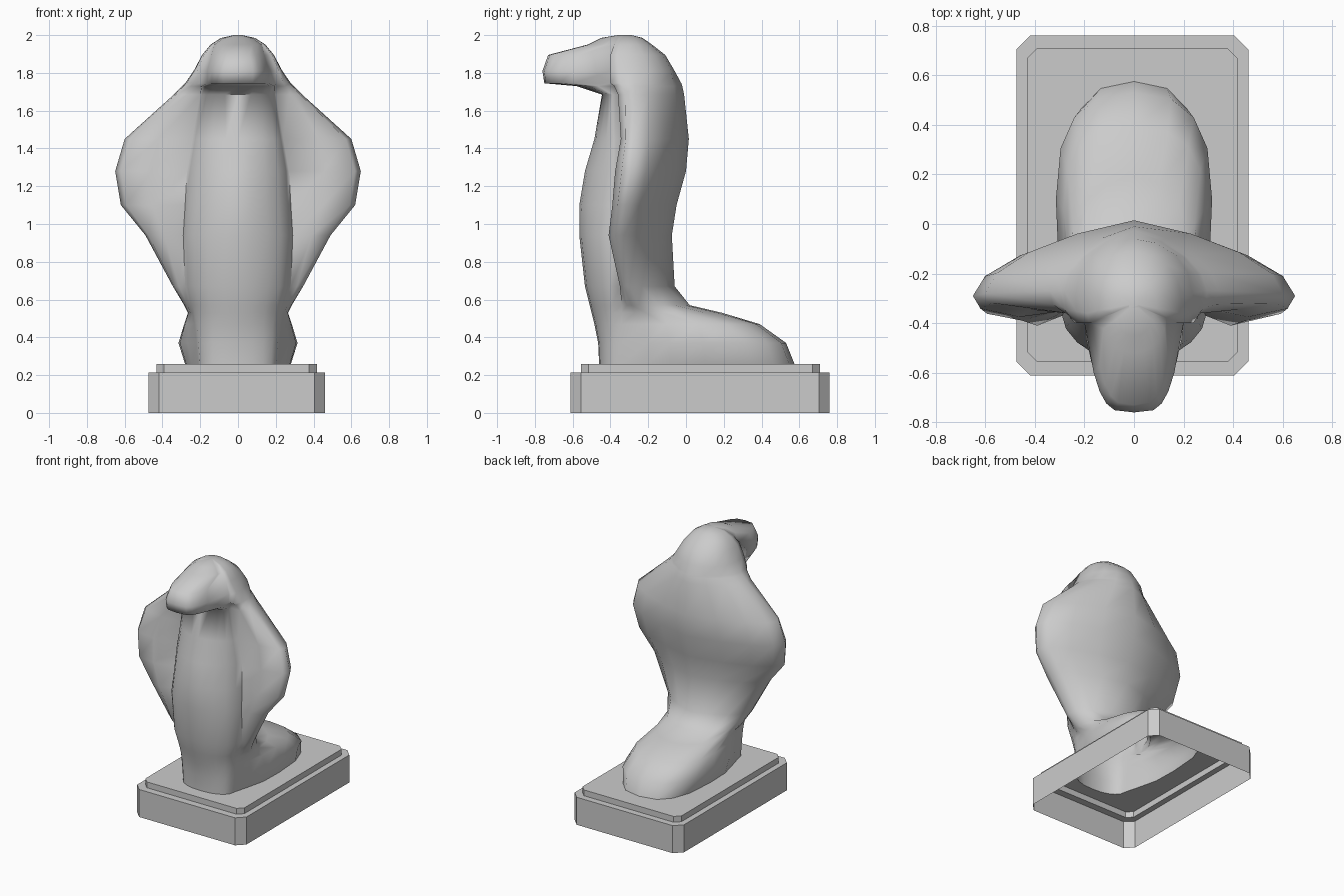
import bpy, bmesh, math

if "Cube" in bpy.data.objects:
    bpy.data.objects.remove(bpy.data.objects["Cube"])


def loft(name, rings):
    """Join equal-length closed rings of points, bottom ring left open."""
    n = len(rings[0])
    verts = [p for r in rings for p in r]
    faces = []
    for k in range(len(rings) - 1):
        for i in range(n):
            j = (i + 1) % n
            faces.append((k * n + i, k * n + j, (k + 1) * n + j, (k + 1) * n + i))
    return make(name, verts, faces)


def make(name, verts, faces):
    mesh = bpy.data.meshes.new(name)
    mesh.from_pydata(verts, [], faces)
    mesh.update()
    ob = bpy.data.objects.new(name, mesh)
    bpy.context.collection.objects.link(ob)
    return ob


# Snake cross-section: rounded back, side wings, crease, then front column
def snake_ring(z, front, back, w, tip_y, crease_x, crease_y, power):
    hood = 0.6 < z < 1.8
    flat = 0.35 if hood else 0.0
    back_power = 2.6 if z < 0.5 else 2
    half = []
    for i in range(5):
        t = math.radians(22.5 * i)
        s = math.sin(t) ** (2 / back_power)
        c = max(math.cos(t), 0) ** (2 / back_power)
        half.append((w * s, tip_y + (back - tip_y) * ((1 - flat) * c + flat * (1 - s))))
    # front of the wing, swollen into a rim on the middle of the hood
    if z < 0.6:
        rim_y = tip_y + (crease_y - tip_y) * 0.7
    else:
        rim_y = crease_y - (0.04 if 0.9 < z < 1.4 else 0)
    half.append((w + (crease_x - w) * 0.08, tip_y + (rim_y - tip_y) * 0.6))
    half.append((w + (crease_x - w) * 0.5, rim_y))
    # front column, tapered towards the snout on the head
    taper = 0.3 if power > 3 else 0
    for i in range(6):
        t = math.radians(18 * i)
        s = math.sin(t) ** (2 / power)
        c = max(math.cos(t), 0) ** (2 / power)
        half.append((crease_x * c * (1 - taper * s), crease_y + (front - crease_y) * s))
    half[-1] = (0, front)
    ring = half + [(-x, y) for x, y in reversed(half[1:-1])]
    return [(x, y, z) for x, y in reversed(ring)]


# z, front y, back y, half width, tip y, crease x, crease y, squareness
SECTIONS = [
    (0.258, -0.46, 0.575, 0.28, 0.10, 0.21, -0.34, 2.3),
    (0.37, -0.465, 0.53, 0.315, 0.10, 0.22, -0.34, 2.2),
    (0.47, -0.485, 0.39, 0.285, 0.06, 0.23, -0.34, 2),
    (0.53, -0.50, 0.19, 0.265, -0.12, 0.24, -0.34, 2),
    (0.57, -0.51, 0.02, 0.285, -0.25, 0.25, -0.34, 2),
    (0.67, -0.535, -0.06, 0.345, -0.30, 0.28, -0.35, 1.9),
    (0.94, -0.565, -0.075, 0.49, -0.33, 0.29, -0.37, 1.8),
    (1.10, -0.565, -0.05, 0.62, -0.32, 0.28, -0.35, 1.7),
    (1.28, -0.535, 0.00, 0.65, -0.29, 0.27, -0.335, 1.7),
    (1.45, -0.485, 0.015, 0.60, -0.28, 0.24, -0.345, 1.8),
    (1.685, -0.445, -0.01, 0.34, -0.27, 0.20, -0.36, 2.2),
    (1.73, -0.58, -0.02, 0.295, -0.27, 0.20, -0.38, 2.8),
    (1.745, -0.75, -0.025, 0.28, -0.27, 0.20, -0.40, 4),
    (1.81, -0.76, -0.06, 0.235, -0.28, 0.20, -0.40, 4),
    (1.895, -0.73, -0.11, 0.19, -0.30, 0.17, -0.40, 3.6),
    (1.95, -0.52, -0.18, 0.145, -0.30, 0.13, -0.38, 2),
    (1.985, -0.45, -0.23, 0.09, -0.31, 0.08, -0.36, 2),
    (2.0, -0.36, -0.29, 0.02, -0.32, 0.02, -0.33, 2),
]
rings = [snake_ring(*s) for s in SECTIONS]
snake = loft("hooded_snake", rings)

# Close the crown of the head
bm = bmesh.new()
bm.from_mesh(snake.data)
crown = [e for e in bm.edges if e.is_boundary and e.verts[0].co.z > 1.9]
bmesh.ops.contextual_create(bm, geom=crown)
bmesh.ops.recalc_face_normals(bm, faces=bm.faces)
bm.to_mesh(snake.data)
bm.free()
bpy.context.view_layer.objects.active = snake
snake.select_set(True)
bpy.ops.object.shade_smooth_by_angle(angle=math.radians(80))


# Stepped plinth with chamfered corners, hollow underneath
def plinth_ring(hx, y0, y1, c, z):
    cx = -0.007
    pts = [(hx, y0 + c), (hx, y1 - c), (hx - c, y1), (-hx + c, y1),
           (-hx, y1 - c), (-hx, y0 + c), (-hx + c, y0), (hx - c, y0)]
    return [(x + cx, y, z) for x, y in pts]


plinth = loft("plinth", [plinth_ring(0.468, -0.612, 0.76, 0.057, 0),
                         plinth_ring(0.468, -0.612, 0.76, 0.057, 0.213),
                         plinth_ring(0.424, -0.557, 0.71, 0.04, 0.213),
                         plinth_ring(0.424, -0.557, 0.71, 0.04, 0.258)])

# Plinth top, left open where the snake stands on it
bm = bmesh.new()
bm.from_mesh(plinth.data)
edges = [e for e in bm.edges if e.is_boundary and e.verts[0].co.z > 0.25]
foot = [bm.verts.new(p) for p in rings[0]]
edges += [bm.edges.new((foot[i - 1], foot[i])) for i in range(len(foot))]
bmesh.ops.triangle_fill(bm, edges=edges, use_beauty=True, normal=(0, 0, 1))
bmesh.ops.recalc_face_normals(bm, faces=bm.faces)
bmesh.ops.dissolve_limit(bm, angle_limit=0.01, verts=bm.verts, edges=bm.edges)
for f in bm.faces:
    if abs(f.normal.z) > 0.9 and f.normal.z < 0:
        bmesh.ops.reverse_faces(bm, faces=bm.faces)
        break
bm.to_mesh(plinth.data)
bm.free()
